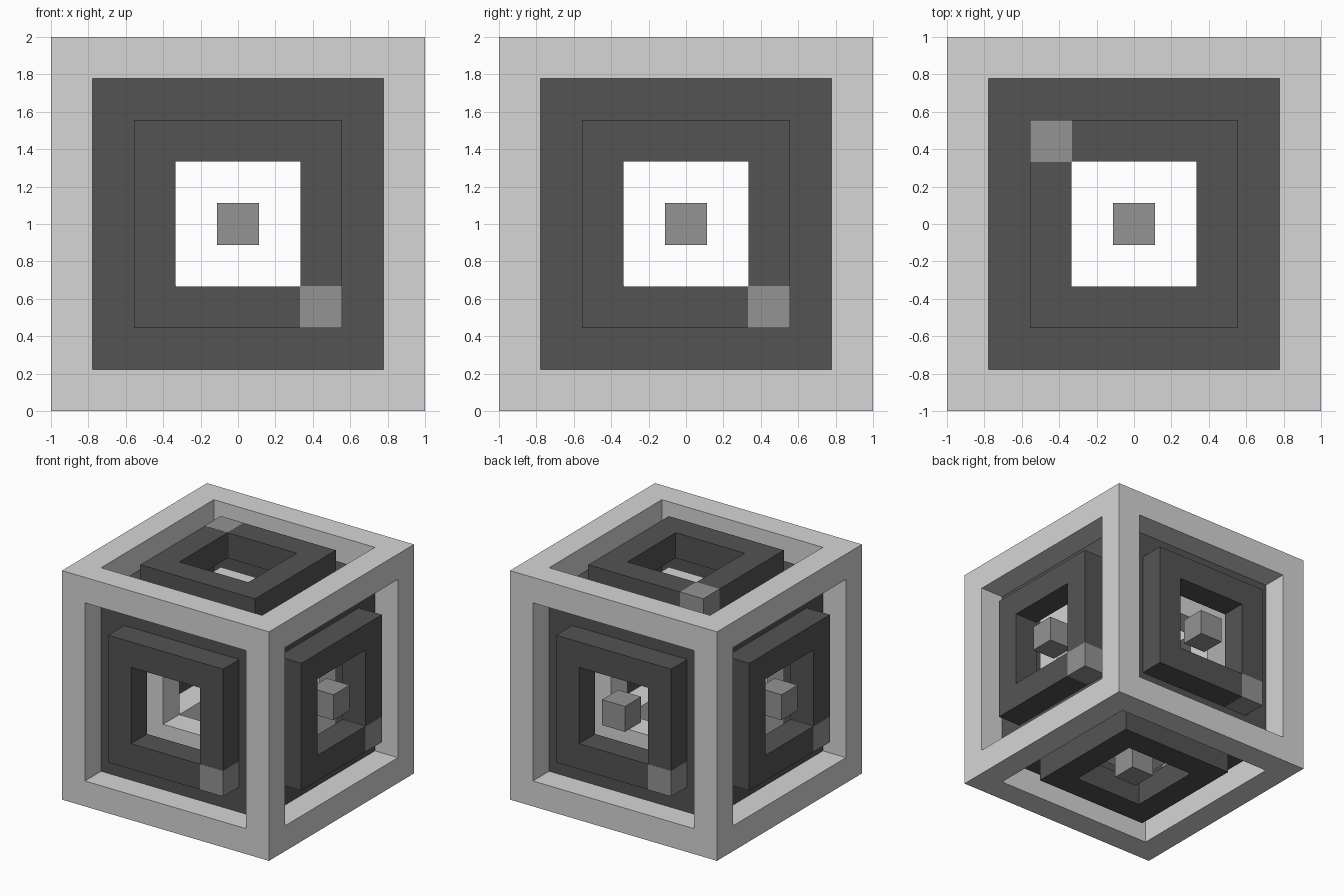
import bpy, bmesh
from mathutils import Matrix, Vector

if "Cube" in bpy.data.objects:
    bpy.data.objects.remove(bpy.data.objects["Cube"])

U = 2 / 9                       # one grid unit: all beams are one unit thick
CENTRE = Vector((0, 0, 1))


def material(name, value):
    mat = bpy.data.materials.new(name)
    mat.use_nodes = True
    colour = (*value, 1)
    mat.diffuse_color = colour
    mat.node_tree.nodes["Principled BSDF"].inputs["Base Color"].default_value = colour
    return mat


light = material("light grey", (0.66, 0.67, 0.66))
dark = material("dark grey", (0.088, 0.088, 0.088))
mid = material("mid grey", (0.295, 0.295, 0.295))


def finish(bm, name, mat, matrix=Matrix()):
    """Turn a bmesh into a named object placed about the model centre."""
    bmesh.ops.transform(bm, matrix=Matrix.Translation(CENTRE) @ matrix, verts=bm.verts)
    mesh = bpy.data.meshes.new(name)
    bm.to_mesh(mesh)
    bm.free()
    mesh.materials.append(mat)
    obj = bpy.data.objects.new(name, mesh)
    bpy.context.collection.objects.link(obj)


def cube_frame(name, size, mat):
    """Hollow cube made of twelve edge beams."""
    bm = bmesh.new()
    bmesh.ops.create_cube(bm, size=size)
    centres = list(bm.faces)
    bmesh.ops.inset_individual(bm, faces=centres, thickness=U, use_even_offset=True)
    holes = bmesh.ops.extrude_discrete_faces(bm, faces=centres)["faces"]
    for face in holes:
        face.normal_update()
        bmesh.ops.translate(bm, vec=face.normal * -U, verts=face.verts)
    bmesh.ops.delete(bm, geom=holes, context="FACES")
    bmesh.ops.remove_doubles(bm, verts=bm.verts, dist=0.001)
    bmesh.ops.recalc_face_normals(bm, faces=bm.faces)
    finish(bm, name, mat)


def square_ring(name, size, height, depth, direction, mat):
    """Square with a square hole, one unit wide, facing along direction."""
    bm = bmesh.new()
    bmesh.ops.create_grid(bm, x_segments=1, y_segments=1, size=size / 2)
    hole = list(bm.faces)
    bmesh.ops.inset_individual(bm, faces=hole, thickness=U, use_even_offset=True)
    bmesh.ops.delete(bm, geom=hole, context="FACES")
    if depth:
        base = list(bm.faces)
        top = bmesh.ops.extrude_face_region(bm, geom=base, use_keep_orig=True)["geom"]
        verts = [g for g in top if isinstance(g, bmesh.types.BMVert)]
        bmesh.ops.translate(bm, vec=(0, 0, depth), verts=verts)
        bmesh.ops.recalc_face_normals(bm, faces=bm.faces)
    bmesh.ops.translate(bm, vec=(0, 0, height), verts=bm.verts)
    turn = direction.to_track_quat("Z", "Y").to_matrix().to_4x4()
    finish(bm, name, mat, turn)


def block(name, cell, size, mat):
    bm = bmesh.new()
    bmesh.ops.create_cube(bm, size=size)
    finish(bm, name, mat, Matrix.Translation(Vector(cell) * U))


# Outer and inner open frames
cube_frame("outer_frame", 9 * U, light)
cube_frame("inner_frame", 5 * U, light)

# Each side: recessed panel and raised ring, flush with the outer frame
sides = {
    "front": (0, -1, 0), "back": (0, 1, 0), "left": (1, 0, 0),
    "right": (-1, 0, 0), "top": (0, 0, 1), "bottom": (0, 0, -1),
}
for side, direction in sides.items():
    axis = Vector(direction)
    square_ring(side + "_panel", 7 * U, 3.5 * U, 0, axis, dark)
    square_ring(side + "_ring", 5 * U, 3.5 * U, U, axis, dark)

# Accent block covering one corner of a ring
corners = {
    "front": (2, -4, -2), "back": (-2, 4, -2), "left": (4, 2, -2),
    "right": (-4, -2, -2), "top": (-2, 2, 4),
}
for side, cell in corners.items():
    block(side + "_corner_block", cell, U + 0.002, mid)

# Floating block in the middle of a ring
for side in ("back", "left", "right", "bottom"):
    block(side + "_centre_block", Vector(sides[side]) * 4, U, mid)
